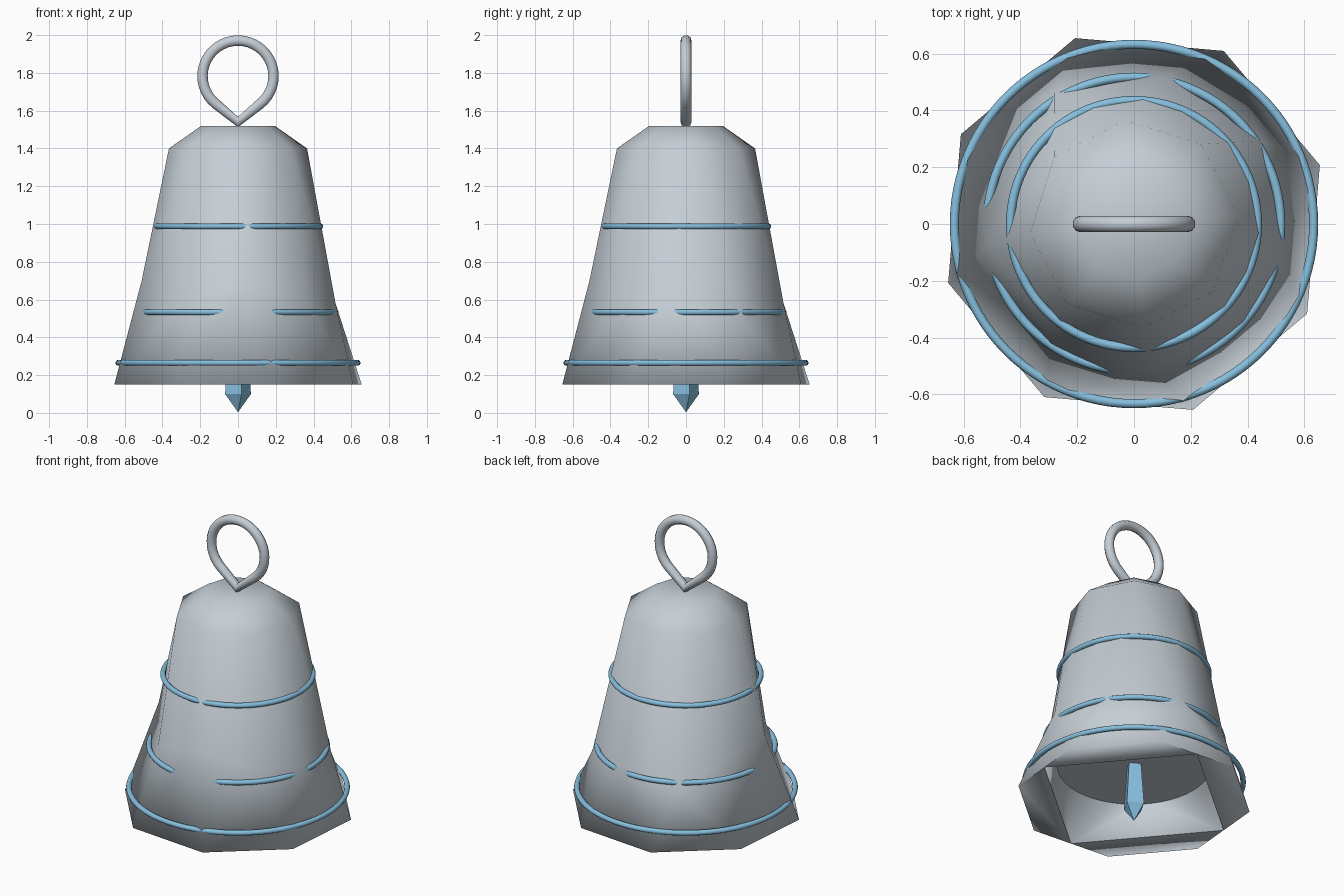
import bpy, bmesh
from math import radians, cos, sin
from mathutils import Vector

if "Cube" in bpy.data.objects:
    bpy.data.objects.remove(bpy.data.objects["Cube"])


def make_material(name, color):
    mat = bpy.data.materials.new(name)
    mat.use_nodes = True
    mat.diffuse_color = color
    mat.node_tree.nodes["Principled BSDF"].inputs["Base Color"].default_value = color
    return mat


silver = make_material("silver grey", (0.56, 0.62, 0.67, 1))
blue = make_material("sky blue", (0.24, 0.52, 0.73, 1))


def polar(angle, radius, z):
    return Vector((radius * cos(radians(angle)), radius * sin(radians(angle)), z))


def ring(sides, start, radius, z):
    return [polar(start + 360 * i / sides, radius, z) for i in range(sides)]


def add_face(bm, points):
    bm.faces.new([bm.verts.new(p) for p in points])


def finish(bm, name, mat, smooth=None):
    bmesh.ops.remove_doubles(bm, verts=bm.verts, dist=0.0005)
    mesh = bpy.data.meshes.new(name)
    bm.to_mesh(mesh)
    bm.free()
    obj = bpy.data.objects.new(name, mesh)
    bpy.context.collection.objects.link(obj)
    mesh.materials.append(mat)
    if smooth:
        bpy.ops.object.select_all(action="DESELECT")
        obj.select_set(True)
        bpy.context.view_layer.objects.active = obj
        bpy.ops.object.shade_smooth_by_angle(angle=radians(smooth))


def add_band(bm, lower, upper):
    """Skin between two rings: their convex hull without its caps."""
    part = bmesh.new()
    for p in lower + upper:
        part.verts.new(p)
    bmesh.ops.convex_hull(part, input=part.verts)
    split = (max(p.z for p in lower) + min(p.z for p in upper)) / 2
    caps = [f for f in part.faces if len({v.co.z > split for v in f.verts}) == 1]
    bmesh.ops.delete(part, geom=caps, context="FACES")
    for f in part.faces:
        add_face(bm, [v.co for v in f.verts])
    part.free()


# Bell body: octagon rings with an uneven waist
bm = bmesh.new()
rim = ring(8, 17.6, 0.687, 0.15)
waist = [polar(a, r, z) for a, r, z in (
    (-11, 0.526, 0.58), (33, 0.54, 0.5), (79, 0.526, 0.58), (121, 0.543, 0.5),
    (-172, 0.515, 0.7), (-126, 0.49, 0.6), (-83, 0.515, 0.7), (-44, 0.497, 0.6))]
shoulder = ring(8, 5, 0.367, 1.4)
crown = ring(8, 5, 0.195, 1.52)
add_band(bm, rim, waist)
add_band(bm, waist, shoulder)
add_band(bm, shoulder, crown)
add_face(bm, crown)

# Underside of the rim, leaving a square mouth
mouth = ring(4, -4.9, 0.635, 0.15)
for i in range(4):
    add_face(bm, (mouth[i], mouth[(i + 1) % 4], rim[2 * i + 1], rim[2 * i]))
finish(bm, "bell_body", silver, 180)

# Inner walls: square mouth blending into the round ceiling
bm = bmesh.new()
ceiling = ring(48, 0, 0.445, 0.37)
add_band(bm, mouth, ceiling)
bmesh.ops.reverse_faces(bm, faces=bm.faces)
finish(bm, "inner_walls", silver, 60)

# Inner ceiling that carries the clapper
bm = bmesh.new()
add_face(bm, reversed(ceiling))
finish(bm, "inner_ceiling", silver)

# Clapper: tapered square rod with a pointed end
bm = bmesh.new()
stem, bulge = ring(4, 15, 0.05, 0.37), ring(4, 15, 0.071, 0.1)
tip = Vector((0, 0, 0.004))
for i in range(4):
    j = (i + 1) % 4
    add_face(bm, (stem[i], bulge[i], bulge[j], stem[j]))
    add_face(bm, (bulge[i], tip, bulge[j]))
finish(bm, "clapper", blue)


def tube(name, points, thickness, mat):
    """Round tube along a closed path, turned into a mesh."""
    curve = bpy.data.curves.new(name, "CURVE")
    curve.dimensions = "3D"
    curve.bevel_depth = thickness
    curve.bevel_resolution = 3
    spline = curve.splines.new("POLY")
    spline.points.add(len(points) - 1)
    for sp, p in zip(spline.points, points):
        sp.co = (*p, 1)
    spline.use_cyclic_u = True
    temp = bpy.data.objects.new(name + "_path", curve)
    bpy.context.collection.objects.link(temp)
    bm = bmesh.new()
    bm.from_mesh(temp.to_mesh())
    temp.to_mesh_clear()
    bpy.data.objects.remove(temp)
    bmesh.ops.recalc_face_normals(bm, faces=bm.faces)
    finish(bm, name, mat, 60)


# Decorative hoops
for name, radius, z in (("upper_hoop", 0.435, 0.988), ("middle_hoop", 0.517, 0.533),
                        ("lower_hoop", 0.633, 0.265)):
    tube(name, ring(96, 0, radius, z), 0.016, blue)

# Teardrop hanging loop
loop = [Vector((0, 0, 1.54))]
for i in range(33):
    a = radians(-52 + 284 * i / 32)
    loop.append(Vector((0.188 * cos(a), 0, 1.783 + 0.188 * sin(a))))
tube("hanging_loop", loop, 0.029, silver)
